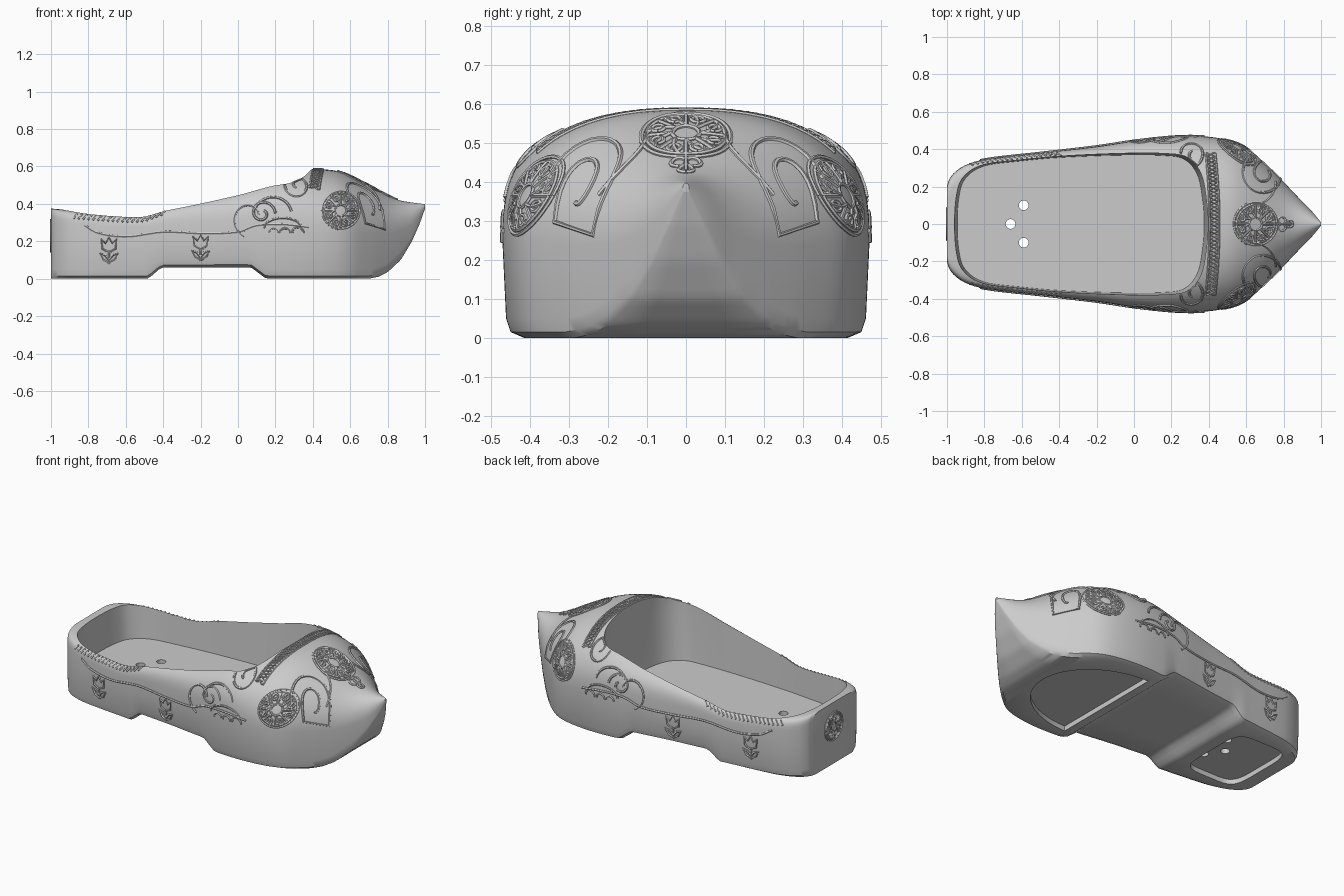
import bpy, bmesh, math
from mathutils import Vector
from mathutils.bvhtree import BVHTree

if "Cube" in bpy.data.objects:
    bpy.data.objects.remove(bpy.data.objects["Cube"])

grey = bpy.data.materials.new("plain_grey")
grey.use_nodes = True
grey.diffuse_color = (0.6, 0.6, 0.6, 1)
grey.node_tree.nodes["Principled BSDF"].inputs["Base Color"].default_value = (0.6, 0.6, 0.6, 1)


def table(points, smooth=True):
    """Function through (x, value) points, smooth or straight."""
    def slope(i):
        a, b = points[max(i - 1, 0)], points[min(i + 1, len(points) - 1)]
        return (b[1] - a[1]) / (b[0] - a[0])

    def value(x):
        i = 0
        while i < len(points) - 2 and x > points[i + 1][0]:
            i += 1
        (x0, v0), (x1, v1) = points[i], points[i + 1]
        h = x1 - x0
        t = min(max((x - x0) / h, 0), 1)
        if not smooth:
            return v0 + (v1 - v0) * t
        s = t * t * (3 - 2 * t)
        return (v0 + (v1 - v0) * s + h * slope(i) * t * (1 - t) ** 2
                - h * slope(i + 1) * t * t * (1 - t))
    return value


def loft(name, rings):
    bm = bmesh.new()
    loops = [[bm.verts.new(p) for p in ring] for ring in rings]
    for a, b in zip(loops, loops[1:]):
        for i in range(len(a)):
            j = (i + 1) % len(a)
            bm.faces.new((a[i], a[j], b[j], b[i]))
    bm.faces.new(loops[0][::-1])
    bm.faces.new(loops[-1])
    bmesh.ops.recalc_face_normals(bm, faces=bm.faces)
    mesh = bpy.data.meshes.new(name)
    bm.to_mesh(mesh)
    bm.free()
    obj = bpy.data.objects.new(name, mesh)
    bpy.context.collection.objects.link(obj)
    mesh.materials.append(grey)
    return obj


def activate(obj):
    bpy.ops.object.select_all(action='DESELECT')
    obj.select_set(True)
    bpy.context.view_layer.objects.active = obj


def cut(obj, cutter):
    mod = obj.modifiers.new("cut", 'BOOLEAN')
    mod.operation, mod.solver, mod.object = 'DIFFERENCE', 'EXACT', cutter
    activate(obj)
    bpy.ops.object.modifier_apply(modifier=mod.name)
    bpy.data.objects.remove(cutter)


# Shoe body: cross-sections from heel to toe
width = table([(-1, .2), (-.99, .235), (-.96, .275), (-.9, .315), (-.8, .345), (-.5, .38),
               (-.2, .415), (0, .445), (.2, .467), (.35, .47), (.5, .45), (.6, .41),
               (.7, .325), (.8, .225), (.9, .12), (.96, .058), (1, .008)])
top = table([(-1, .375), (-.8, .36), (-.6, .347), (-.5, .352), (-.4, .385), (-.2, .435), (0, .49),
             (.2, .56), (.35, .583), (.45, .585), (.55, .57), (.7, .5), (.8, .445), (.87, .418), (1, .398)])
middle = table([(-1, .2), (-.4, .2), (.2, .25), (.8, .24), (.9, .27), (.96, .32), (1, .385)])
bottom = table([(-1, 0), (-.48, 0), (-.41, .06), (.07, .06), (.15, 0), (.7, 0), (.75, .01), (.8, .035),
                (.87, .1), (.93, .2), (.97, .29), (1, .375)], smooth=False)
power = table([(-1, 9), (-.5, 7), (0, 4), (.3, 2.8), (.45, 2.4), (.8, 2), (1, 2)])


def section(x):
    w, h, m, b, n = width(x), top(x), middle(x), bottom(x), power(x)
    c = min(.05, .3 * (m - b))
    half = [(w * .45, b), (w * .88, b), (w * .955, b + .3 * c), (w * .98, b + c), (w, m)]
    for i in range(1, 16):
        a = math.pi / 2 * i / 16
        half.append((w * math.cos(a) ** (2 / n), m + (h - m) * math.sin(a) ** (2 / n)))
    pts = [(0, b)] + half + [(0, h)] + [(-y, z) for y, z in reversed(half)]
    return [(x, y, z) for y, z in pts]


STEPS = 130
shoe = loft("shoe_body", [section(-math.cos(math.pi * i / STEPS)) for i in range(STEPS + 1)])

# Foot opening: a rounded plan, slightly wider at the rim
half_plan = [(-.945, 0), (-.935, .15), (-.9, .245), (-.8, .31), (-.6, .337), (-.4, .355), (-.1, .367),
             (.15, .366), (.27, .345), (.34, .26), (.368, .12), (.375, 0)]
plan = half_plan + [(x, -y) for x, y in half_plan[-2:0:-1]]


def closed_spline(pts, steps=6):
    out = []
    for i in range(len(pts)):
        a, b, c, d = (Vector(pts[(i + k) % len(pts)]) for k in (-1, 0, 1, 2))
        for s in range(steps):
            t = s / steps
            out.append(b + (c - a) * t / 2 + (a * 2 - b * 5 + c * 4 - d) * t * t / 2
                       + (b * 3 - a - c * 3 + d) * t ** 3 / 2)
    return out


outline = closed_spline(plan)
cut(shoe, loft("opening_cutter", [[((p.x + .29) * s - .29, p.y * s, z) for p in outline]
                                  for z, s in ((.16, 1), (.45, 1.03), (.8, 1.03))]))


def prism(name, pts, z0, z1):
    return loft(name, [[(x, y, z) for x, y in pts] for z in (z0, z1)])


def rounded(cx, cy, rx, ry, n, count=40):
    def f(v):
        return math.copysign(abs(v) ** (2 / n), v)
    return [(cx + rx * f(math.cos(a)), cy + ry * f(math.sin(a)))
            for a in (2 * math.pi * (i + .5) / count for i in range(count))]


# Sole recesses and heel holes
half_moon = [(.2 + .46 * math.cos(a), .36 * math.sin(a))
             for a in (math.pi * (i / 30 - .5) for i in range(31))]
cut(shoe, prism("front_recess_cutter", half_moon, -.1, .03))
cut(shoe, prism("heel_recess_cutter", rounded(-.74, 0, .18, .24, 5), -.1, .03))
for hx, hy in ((-.66, 0), (-.59, .1), (-.59, -.1)):
    cut(shoe, prism("hole_cutter", rounded(hx, hy, .026, .026, 2, 24), -.1, .3))
activate(shoe)
bpy.ops.object.shade_smooth_by_angle(angle=math.radians(35))

# Carved relief: flat strokes projected onto the body as thin raised cords
tree = BVHTree.FromObject(shoe, bpy.context.evaluated_depsgraph_get())
CAST = {
    "left": lambda u, v: ((u, 2, v), (0, -1, 0)),
    "right": lambda u, v: ((u, -2, v), (0, 1, 0)),
    "top": lambda u, v: ((u, v, 2), (0, 0, -1)),
    "back": lambda u, v: ((-2, u, v), (1, 0, 0)),
}


def relief(name, side, strokes, thick=.007):
    data = bpy.data.curves.new(name, 'CURVE')
    data.dimensions = '3D'
    data.bevel_depth, data.bevel_resolution, data.use_fill_caps = thick, 1, True
    for stroke in strokes:
        hits = [tree.ray_cast(Vector(o), Vector(d))[0] for o, d in (CAST[side](*p) for p in stroke)]
        hits = [h for h in hits if h]
        if len(hits) > 1:
            line = data.splines.new('POLY')
            line.points.add(len(hits) - 1)
            for p, h in zip(line.points, hits):
                p.co = (*h, 1)
    obj = bpy.data.objects.new(name, data)
    bpy.context.collection.objects.link(obj)
    data.materials.append(grey)
    activate(obj)
    bpy.ops.object.convert(target='MESH')
    bpy.ops.object.shade_smooth_by_angle(angle=math.radians(50))


def arc(cx, cy, r0, r1, a0, a1, n=32, squash=1):
    out = []
    for i in range(n + 1):
        t, a = i / n, math.radians(a0 + (a1 - a0) * i / n)
        r = r0 + (r1 - r0) * t
        out.append((cx + r * math.cos(a), cy + squash * r * math.sin(a)))
    return out


def medallion(cx, cy, r):
    strokes = [arc(cx, cy, q * r, q * r, 0, 360) for q in (1, .88, .3)]
    for a in range(0, 360, 45):
        strokes.append(arc(cx, cy, .3 * r, .88 * r, a, a, 4))
        strokes.append(arc(cx, cy, .3 * r, .88 * r, a, a + 35, 6))
        c, s = math.cos(math.radians(a + 22)), math.sin(math.radians(a + 22))
        strokes.append(arc(cx + .68 * r * c, cy + .68 * r * s, .14 * r, .14 * r, 0, 360, 10))
    return strokes


def tulip(cx, cz):
    shape = [[(0, -.07), (0, 0)],
             [(0, -.01), (-.035, .01), (-.04, .06), (-.018, .04), (0, .07),
              (.018, .04), (.04, .06), (.035, .01), (0, -.01)]]
    for s in (-1, 1):
        shape.append([(0, -.065), (s * .03, -.05), (s * .048, -.015), (s * .02, -.025), (0, -.05)])
    return [[(cx + u, cz + v) for u, v in line] for line in shape]


wave = table([(-.82, .285), (-.75, .245), (-.6, .225), (-.4, .25), (-.2, .243), (0, .25),
              (.1, .285), (.25, .29), (.38, .275)])
for side, sign in (("left", 1), ("right", -1)):
    relief(side + "_vine", side, [[(x / 100, wave(x / 100)) for x in range(-82, 39, 2)]])
    relief(side + "_heel_tulip", side, tulip(-.69, .15), .006)
    relief(side + "_arch_tulip", side, tulip(-.2, .165), .006)
    relief(side + "_medallion", side, medallion(.55, .365, .1), .006)
    # Row of slanted notches under the rim
    relief(side + "_rim_notches", side,
           [[(x, top(x) - .045), (x + .022, top(x) - .02)]
            for x in (-.88 + .026 * i for i in range(28))], .006)
    # Scrolls and the arched animal figure
    relief(side + "_scrolls", side, [
        arc(.07, .33, .11, .04, 250, 20), arc(.2, .33, .12, .09, 160, 20), arc(.13, .35, .07, .015, 0, 420),
        arc(.32, .5, .07, .015, 180, 600)])
    relief(side + "_animal_figure", side, [
        arc(.24, .27, .1, .1, 180, 0, squash=.55), arc(.19, .245, .025, .025, 180, 0, 10),
        arc(.25, .245, .025, .025, 180, 0, 10), arc(.32, .245, .03, .03, 180, 0, 10)], .006)
    relief(side + "_toe_scroll", "top", [
        [(x, sign * y) for x, y in arc(.7, .27, .125, .02, 130, 760, 60)],
        [(x, sign * y) for x, y in arc(.62, .2, .14, .1, 10, -80, 24)]])

relief("top_medallion", "top", medallion(.65, 0, .115), .007)
relief("top_pendant", "top", [[(.76, 0), (.84, 0)], arc(.79, .018, .02, .02, 0, 360, 12),
                              arc(.79, -.018, .02, .02, 0, 360, 12), arc(.83, 0, .018, .018, 0, 360, 12)])

# Braided band in front of the opening
span = [-.38 + .02 * i for i in range(39)]
relief("instep_band", "top",
       [[(.43 + d - .15 * y * y, y) for y in span] for d in (-.025, .025)]
       + [[(.43 + s * (.02 if i % 2 else -.02) - .15 * y * y, y) for i, y in enumerate(span)] for s in (-1, 1)], .006)

# Heel medallion
relief("heel_medallion", "back", medallion(0, .23, .085), .006)
